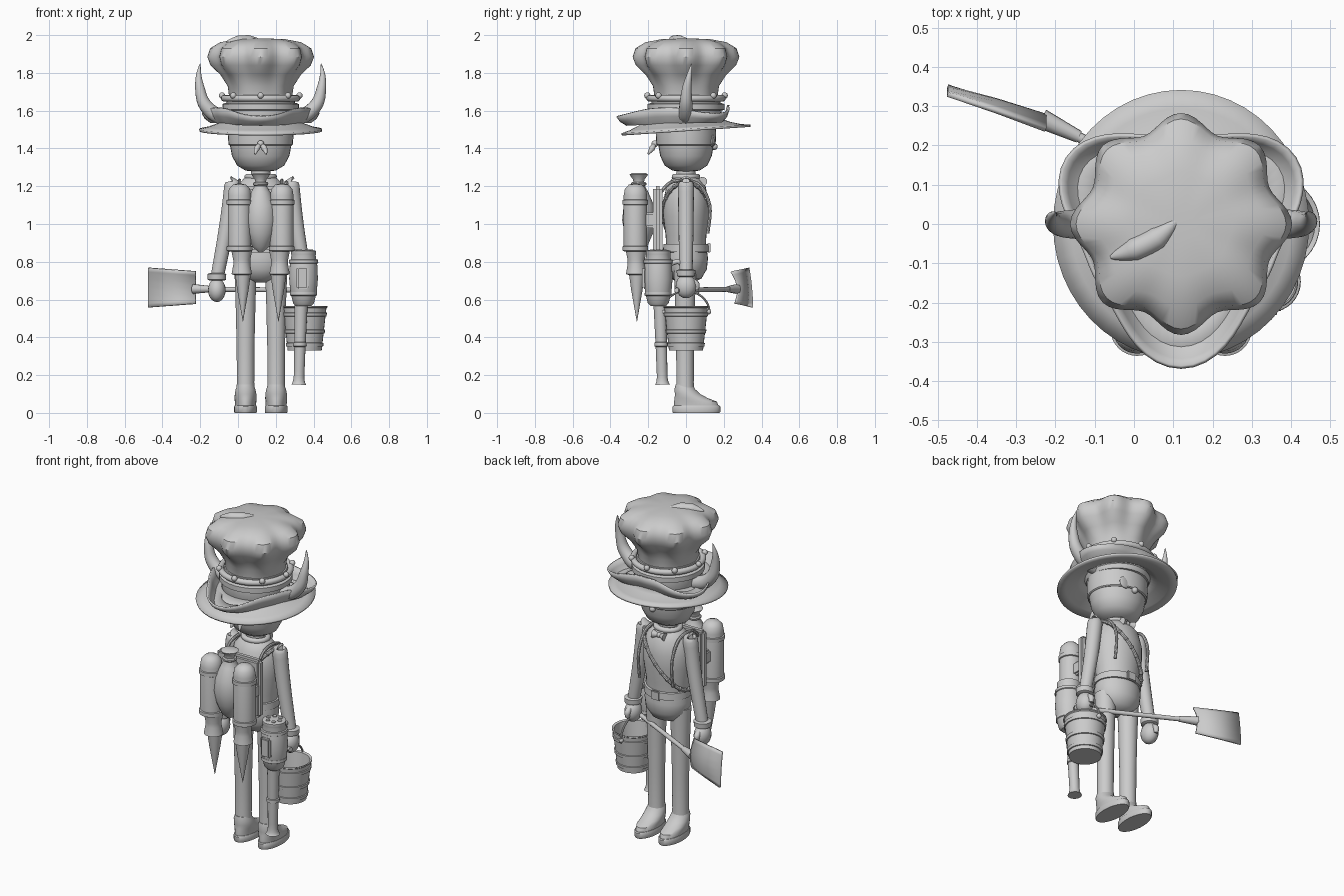
import bpy, bmesh
from math import sin, cos, pi, radians
from mathutils import Vector, Matrix

cube = bpy.data.objects.get("Cube")
if cube:
    bpy.data.objects.remove(cube)

CX = 0.12  # body centre line
grey = bpy.data.materials.new("light grey")
grey.use_nodes = True
grey.diffuse_color = (0.6, 0.6, 0.6, 1)
grey.node_tree.nodes["Principled BSDF"].inputs["Base Color"].default_value = (0.6, 0.6, 0.6, 1)


def finish(name, bm, thick=0):
    bmesh.ops.recalc_face_normals(bm, faces=bm.faces)
    for f in bm.faces:
        f.smooth = True
    for e in bm.edges:
        e.smooth = e.calc_face_angle(0) < radians(38)
    me = bpy.data.meshes.new(name)
    bm.to_mesh(me)
    bm.free()
    me.materials.append(grey)
    ob = bpy.data.objects.new(name, me)
    bpy.context.collection.objects.link(ob)
    if thick:
        m = ob.modifiers.new("thickness", "SOLIDIFY")
        m.thickness, m.offset = thick, 0
    return ob


def loft(name, rings, cap=True, closed=False, thick=0):
    """Skin a list of closed rings."""
    bm = bmesh.new()
    rows = [[bm.verts.new(p) for p in r] for r in rings]
    n = len(rows[0])
    pairs = list(zip(rows, rows[1:])) + ([(rows[-1], rows[0])] if closed else [])
    for a, b in pairs:
        for i in range(n):
            j = (i + 1) % n
            bm.faces.new((a[i], a[j], b[j], b[i]))
    if cap and not closed:
        bm.faces.new(rows[0])
        bm.faces.new(rows[-1])
    return finish(name, bm, thick)


def ring(x, y, z, rx, ry=None, n=32):
    ry = rx if ry is None else ry
    return [Vector((x + rx * cos(2 * pi * i / n), y + ry * sin(2 * pi * i / n), z)) for i in range(n)]


def lathe(name, x, y, profile, sy=1, n=32, **kw):
    """Turn (radius, z) pairs round a vertical axis."""
    return loft(name, [ring(x, y, z, r, r * sy, n) for r, z in profile], **kw)


def ball(name, c, r, scale=(1, 1, 1), seg=20):
    bm = bmesh.new()
    bmesh.ops.create_uvsphere(bm, u_segments=seg, v_segments=seg // 2, radius=r)
    bmesh.ops.transform(bm, matrix=Matrix.Translation(c) @ Matrix.Diagonal((*scale, 1)), verts=bm.verts)
    return finish(name, bm)


def box(name, c, size, bevel=0.01):
    bm = bmesh.new()
    bmesh.ops.create_cube(bm, size=1, matrix=Matrix.Translation(c) @ Matrix.Diagonal((*size, 1)))
    bmesh.ops.bevel(bm, geom=bm.edges[:], offset=bevel, segments=2, affect="EDGES")
    return finish(name, bm)


def tube(name, pts, radii, n=16, sub=5, closed=False):
    """Sweep a circle along a smoothed path; radii follow the points."""
    pts = [Vector(p) for p in pts]
    radii = radii if isinstance(radii, (list, tuple)) else [radii] * len(pts)
    path, rad, last = [], [], len(pts) - 1
    if closed:
        path, rad = pts, radii
    else:
        for i in range(last):
            a, b, c, d = pts[max(i - 1, 0)], pts[i], pts[i + 1], pts[min(i + 2, last)]
            for k in range(sub):
                t = k / sub
                path.append(b + (c - a) * t / 2 + (a * 2 - b * 5 + c * 4 - d) * t * t / 2
                            + (b * 3 - a - c * 3 + d) * t ** 3 / 2)
                rad.append(radii[i] * (1 - t) + radii[i + 1] * t)
        path.append(pts[-1])
        rad.append(radii[-1])
    rings, side, m = [], Vector((0.31, 0.87, 0.38)), len(path)
    for i, p in enumerate(path):
        nxt = path[(i + 1) % m] if closed else path[min(i + 1, m - 1)]
        prv = path[i - 1] if closed else path[max(i - 1, 0)]
        t = (nxt - prv).normalized()
        side = (side - t * side.dot(t)).normalized()
        up = t.cross(side)
        rings.append([p + (side * cos(2 * pi * k / n) + up * sin(2 * pi * k / n)) * rad[i] for k in range(n)])
    return loft(name, rings, closed=closed)


# Head, neck and tied bandana
lathe("head", CX, 0, [(.02, 1.275), (.08, 1.283), (.125, 1.31), (.152, 1.36), (.165, 1.43),
                      (.168, 1.5), (.16, 1.56), (.1, 1.62)], sy=.9)
lathe("neck", CX, 0, [(.055, 1.2), (.05, 1.3)])
lathe("bandana", CX, 0, [(.164, 1.415), (.17, 1.42), (.174, 1.47), (.172, 1.53)], sy=.92)
ball("bandana_knot", (CX, -.165, 1.425), .018)
for s in (-1, 1):
    tube("bandana_tail", [(CX, -.165, 1.425), (CX + s * .02, -.18, 1.4), (CX + s * .03, -.2, 1.37)], [.008, .016, .004])
ball("eye_patch", (CX + .065, .14, 1.44), .035, (1, .3, 1))
ball("nose", (CX, .15, 1.41), .018)

# Round brimmed hat and its crown
def brim_ring(r, z, tilt):
    return [Vector((p.x, p.y, z + tilt * (p.y / r))) for p in ring(CX, 0, 0, r, r * 1.05, 48)]

loft("round_brim", [brim_ring(.165, 1.555, 0), brim_ring(.22, 1.53, .005),
                    brim_ring(.28, 1.507, .015), brim_ring(.325, 1.497, .022)], cap=False, thick=.012)
lathe("hat_crown", CX, 0, [(.172, 1.52), (.19, 1.56), (.185, 1.63), (.175, 1.68)])

# Three cornered hat with turned up flaps
def corner_ring(f, z, lift):
    out = []
    for i in range(72):
        a = 2 * pi * i / 72
        k = ((1 + cos(3 * (a + pi / 2))) / 2) ** 1.6
        r = f * (.245 - .02 * sin(a) + .1 * k)
        out.append(Vector((CX + r * cos(a), r * sin(a), z + lift * (1 - k) + .01 * sin(a))))
    return out

loft("three_cornered_brim", [corner_ring(.7, 1.55, 0), corner_ring(.86, 1.535, .005),
                             corner_ring(.95, 1.555, .02), corner_ring(1, 1.58, .04)], cap=False, thick=.01)

# Jewelled band under the tall hat
tube("hat_band", ring(CX, 0, 1.665, .193, n=48), .017, n=12, closed=True)
for p in ring(CX, 0, 1.68, .205, n=8):
    ball("band_bead", p, .017, seg=12)
lathe("lower_band", CX, 0, [(.19, 1.6), (.203, 1.605), (.203, 1.635), (.19, 1.64)])

# Eight lobed cook's hat
rings = []
for z, r, a in [(1.66, .165, 0), (1.73, .172, .015), (1.79, .205, .04), (1.84, .248, .07), (1.885, .263, .075),
                (1.93, .25, .07), (1.962, .205, .05), (1.978, .13, .02), (1.982, .04, 0)]:
    rings.append([Vector((CX + (p.x - CX) * (1 + a * cos(pi * i / 6)), p.y * (1 + a * cos(pi * i / 6)), z))
                  for i, p in enumerate(ring(CX, 0, z, r, n=96))])
loft("cook_hat", rings)
tube("hat_top_fold", [(-.06, -.085, 1.965), (0, -.065, 1.968), (.06, -.035, 1.97), (.11, .01, 1.972)],
     [.004, .03, .03, .008])

# Horns
for s in (-1, 1):
    tube("horn", [(CX + s * x, y, z) for x, y, z in [(.16, 0, 1.56), (.24, 0, 1.58), (.3, 0, 1.64),
                  (.322, .005, 1.72), (.328, .018, 1.79), (.32, .03, 1.85)]], [.04, .04, .034, .025, .014, .001])

# Torso, collar, belt and trousers
lathe("torso", CX, 0, [(.055, 1.26), (.09, 1.24), (.125, 1.2), (.145, 1.12), (.145, 1.04),
                       (.13, .94), (.125, .86)], sy=.83)
lathe("trousers_seat", CX, 0, [(.125, .89), (.137, .82), (.13, .76), (.095, .71), (.04, .69)], sy=.85)
lathe("belt", CX, 0, [(.128, .85), (.138, .852), (.136, .893), (.126, .895)], sy=.88)
box("belt_buckle", (CX, .122, .873), (.06, .014, .055), .005)
tube("collar", ring(CX, 0, 1.25, .07, .06, 32), .016, n=10, closed=True)
ball("bow_knot", (CX, .085, 1.225), .015)
for s in (-1, 1):
    tube("bow_wing", [(CX, .085, 1.225), (CX + s * .04, .088, 1.225)], [.006, .024], sub=2)

# Beaded shoulder belt
sash = [Vector((CX + .14 * cos(a), .122 * sin(a), 1.06 + .16 * cos(a))) for a in [2 * pi * i / 48 for i in range(48)]]
tube("shoulder_belt", sash, .01, n=8, closed=True)
for p in sash[::2]:
    ball("belt_bead", p, .013, seg=8)

# Legs and shoes
for x in (.04, .202):
    lathe("leg", x, -.005, [(.05, .1), (.046, .16), (.047, .35), (.053, .6), (.06, .78)])
    loft("shoe", [ring(x, y, z, rx, ry) for z, y, rx, ry in [(.035, .055, .055, .118), (.06, .05, .057, .113),
         (.078, .028, .058, .088), (.1, .008, .057, .067), (.125, -.006, .052, .055), (.15, -.01, .043, .045)]])
    loft("shoe_sole", [ring(x, .055, z, .06 * f, .127 * f) for z, f in [(0, .97), (.006, 1), (.033, 1), (.038, .96)]])

# Arms, cuffs and hands
for sx, hx, hz in [(-.03, -.112, .65), (.283, .355, .67)]:
    mid = (sx + hx) / 2
    tube("arm", [(sx, 0, 1.225), (sx, 0, 1.2), (mid - (hx - sx) * .12, 0, .98), (hx, 0, hz + .06)],
         [.02, .043, .04, .034])
    lathe("cuff", hx, 0, [(.038, hz + .05), (.048, hz + .055), (.05, hz + .085), (.038, hz + .09)])
    ball("hand", (hx, 0, hz), .055, (.85, 1, 1.15))
    tube("thumb", [(hx, .03, hz + .03), (hx, .055, hz + .01), (hx, .055, hz - .02)], [.016, .018, .012], n=10)

# Rocket pack on a back plate
box("pack_plate", (CX, -.15, 1.025), (.29, .05, .35), .015)
for s in (-1, 1):
    x, y = CX + s * .112, -.268
    lathe("rocket_tank", x, y, [(.062, .86), (.062, 1.15), (.056, 1.185), (.035, 1.208), (.005, 1.215)])
    for z in (.855, 1.1):
        lathe("tank_band", x, y, [(.06, z), (.068, z + .004), (.068, z + .026), (.06, z + .03)])
    lathe("rocket_nozzle", x - s * .012, y + .004, [(.056, .865), (.045, .81), (.045, .785), (.054, .735), (.04, .73)])
    lathe("rocket_flame", x - s * .018, y + .008, [(.042, .735), (.03, .65), (.001, .485)], n=20)
    box("tank_mount", (x, -.2, 1.02), (.05, .09, .08))
    tube("pack_strap", [(x, -.14, 1.16), (x, -.07, 1.225), (x, .06, 1.215), (x, .125, 1.1), (x, .115, .95)], .009, n=8)

# Tied sack between the tanks
lathe("sack", CX, -.25, [(.01, .85), (.045, .88), (.075, .95), (.088, 1.02), (.08, 1.1), (.05, 1.17),
                         (.027, 1.21), (.03, 1.235), (.05, 1.262), (.035, 1.27)])
tube("sack_tie", ring(CX, -.25, 1.212, .03, n=20), .011, n=8, closed=True)

# Bucket with hoops and bail
BX = .353
lathe("bucket", BX, 0, [(.02, .33), (.09, .33), (.115, .555), (.121, .56), (.12, .567), (.108, .562),
                        (.084, .345), (.02, .343)])
for z, r in [(.35, .093), (.42, .101), (.51, .111)]:
    lathe("bucket_hoop", BX, 0, [(r - .003, z), (r + .005, z + .002), (r + .007, z + .02), (r, z + .022)], cap=False)
tube("bucket_bail", [(BX, .125 * cos(pi * i / 12), .53 + .115 * sin(pi * i / 12)) for i in range(13)], .006, n=8, sub=2)
for s in (-1, 1):
    ball("bail_pin", (BX, s * .12, .535), .014, seg=10)

# Barrel shaped blower with its long pipe
GX, GY = .347, -.147
lathe("blower_body", GX, GY, [(.04, .565), (.055, .58), (.07, .64), (.076, .71), (.073, .78), (.064, .835),
                              (.066, .84), (.066, .858), (.05, .862)])
for z, r in [(.62, .067), (.79, .073)]:
    lathe("blower_hoop", GX, GY, [(r, z), (r + .005, z + .003), (r + .004, z + .02), (r - .003, z + .023)], cap=False)
for p in ring(GX, GY, .862, .038, n=6):
    lathe("blower_vent", p.x, p.y, [(.012, .855), (.012, .866)], n=12)
box("blower_panel", (GX - .005, GY - .07, .715), (.065, .03, .12))
tube("blower_pipe", [(.335, -.138, .6), (.328, -.131, .36), (.323, -.126, .19), (.322, -.125, .15)],
     [.036, .03, .028, .04], sub=4)
lathe("pipe_ring", .328, -.131, [(.03, .35), (.036, .353), (.036, .372), (.03, .375)])
tube("blower_grip", [(GX, -.08, .79), (GX, -.04, .8), (GX, -.012, .77), (GX, -.005, .7)], .013, n=10)

# Shovel held low behind the legs
tube("shovel_handle", [(.39, -.05, .65), (-.22, .262, .655)], .013, n=12, sub=2)
tube("shovel_socket", [(-.14, .222, .655), (-.235, .268, .656)], [.016, .026], n=12, sub=2)
bm = bmesh.new()
rows = []
for x, y, half, dish in [(-.225, .25, .085, .025), (-.35, .297, .095, .016), (-.475, .34, .105, .004)]:
    rows.append([bm.verts.new((x, y + .01 * -v + dish * (1 - v * v), .663 + half * v)) for v in (-1, -.8, -.4, 0, .4, .8, 1)])
for a, b in zip(rows, rows[1:]):
    for i in range(6):
        bm.faces.new((a[i], a[i + 1], b[i + 1], b[i]))
finish("shovel_blade", bm, .012)
